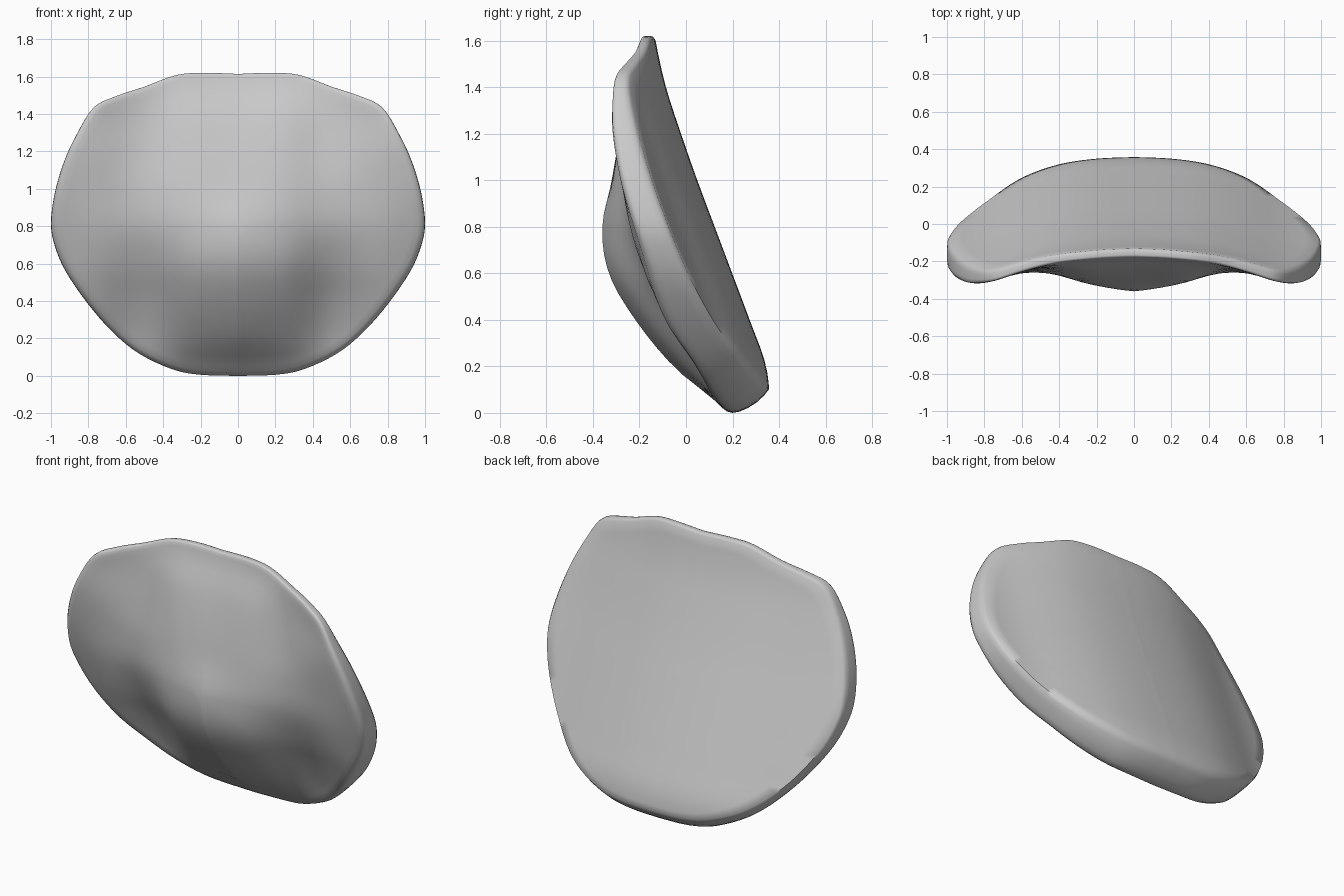
import bpy, bmesh, math

if "Cube" in bpy.data.objects:
    bpy.data.objects.remove(bpy.data.objects["Cube"])


def curve(pts, t):
    """Smooth interpolation through evenly spaced values or tuples."""
    n = len(pts) - 1
    t = max(0.0, min(n, t))
    i = min(int(t), n - 1)
    f = t - i
    p = [pts[max(0, min(n, k))] for k in (i - 1, i, i + 1, i + 2)]

    def cr(a, b, c, d):
        return b + 0.5 * f * (c - a + f * (2*a - 5*b + 4*c - d + f * (3*(b - c) + d - a)))
    if isinstance(p[0], tuple):
        return tuple(cr(*q) for q in zip(*p))
    return cr(*p)


# Right half of the front outline (x, z), bottom to top
HALF = [(0, 0), (.2, .006), (.35, .035), (.53, .12), (.67, .235), (.8, .385), (.92, .56),
        (.98, .7), (1, .82), (.98, .98), (.93, 1.15), (.86, 1.3), (.77, 1.44),
        (.65, 1.5), (.5, 1.55), (.33, 1.612), (.18, 1.624), (0, 1.618)]
# Back profile in steps of 0.2 in z, and its forward bend in steps of 0.2 in x
BACK = [.362, .345, .275, .2, .125, .05, -.02, -.085, -.13, -.16]
BEND = [0, .008, .035, .09, .16, .2]
# Thickness along z (steps of 0.2) at x = 0, .25, .5, .75, 1
THICK = [[.19, .395, .49, .53, .485, .37, .265, .155, .05, .04],
         [.18, .34, .425, .465, .43, .345, .25, .15, .05, .04],
         [.18, .23, .26, .3, .305, .25, .17, .09, .04, .03],
         [.18, .2, .215, .23, .22, .18, .135, .075, .05, .04],
         [.16, .16, .16, .15, .145, .13, .1, .07, .05, .04]]


def back_y(x, z):
    return curve(BACK, z / .2) - curve(BEND, abs(x) / .2)


def front_y(x, z):
    return back_y(x, z) - curve([curve(row, z / .2) for row in THICK], abs(x) / .25)


def lift(z):
    """Raises the back edge at the bottom, giving the slanted lower rim."""
    return .1 * max(0, 1 - z / .45) ** 1.5


right = [curve(HALF, i / 4) for i in range(4 * (len(HALF) - 1) + 1)]
outline = right + [(-x, z) for x, z in right[-2:0:-1]]
CZ = .8
bm = bmesh.new()


def ring(s, mix):
    """One loop at scale s; mix runs from the front (0) to the back (1)."""
    loop = []
    for ox, oz in outline:
        x, z = ox * s, CZ + (oz - CZ) * s
        zb = z + lift(oz) * mix ** 2 * s ** 4
        y = front_y(x, z) * (1 - mix) + back_y(x, zb) * mix
        loop.append(bm.verts.new((x, y, zb)))
    return loop


# Front face, rounded rim, back face
steps = [(k / 14, 0) for k in range(1, 14)]
steps += [(.965, 0), (.988, .05), (.998, .15), (1, .3), (1, .5), (1, .7), (.997, .88), (.985, 1)]
steps += [(k / 12, 1) for k in range(11, 0, -1)]
loops = [ring(s, m) for s, m in steps]
n = len(outline)
for a, b in zip(loops, loops[1:]):
    for i in range(n):
        j = (i + 1) % n
        bm.faces.new((a[i], a[j], b[j], b[i]))
for loop, y in ((loops[0], front_y(0, CZ)), (loops[-1], back_y(0, CZ))):
    c = bm.verts.new((0, y, CZ))
    for i in range(n):
        bm.faces.new((loop[i], loop[(i + 1) % n], c))
zmin = min(v.co.z for v in bm.verts)
bmesh.ops.translate(bm, verts=bm.verts, vec=(0, 0, -zmin))
bmesh.ops.recalc_face_normals(bm, faces=bm.faces)

mesh = bpy.data.meshes.new("curved_shell_plate")
bm.to_mesh(mesh)
bm.free()
plate = bpy.data.objects.new("curved_shell_plate", mesh)
bpy.context.collection.objects.link(plate)
bpy.context.view_layer.objects.active = plate
plate.select_set(True)
bpy.ops.object.shade_smooth_by_angle(angle=math.radians(60))
